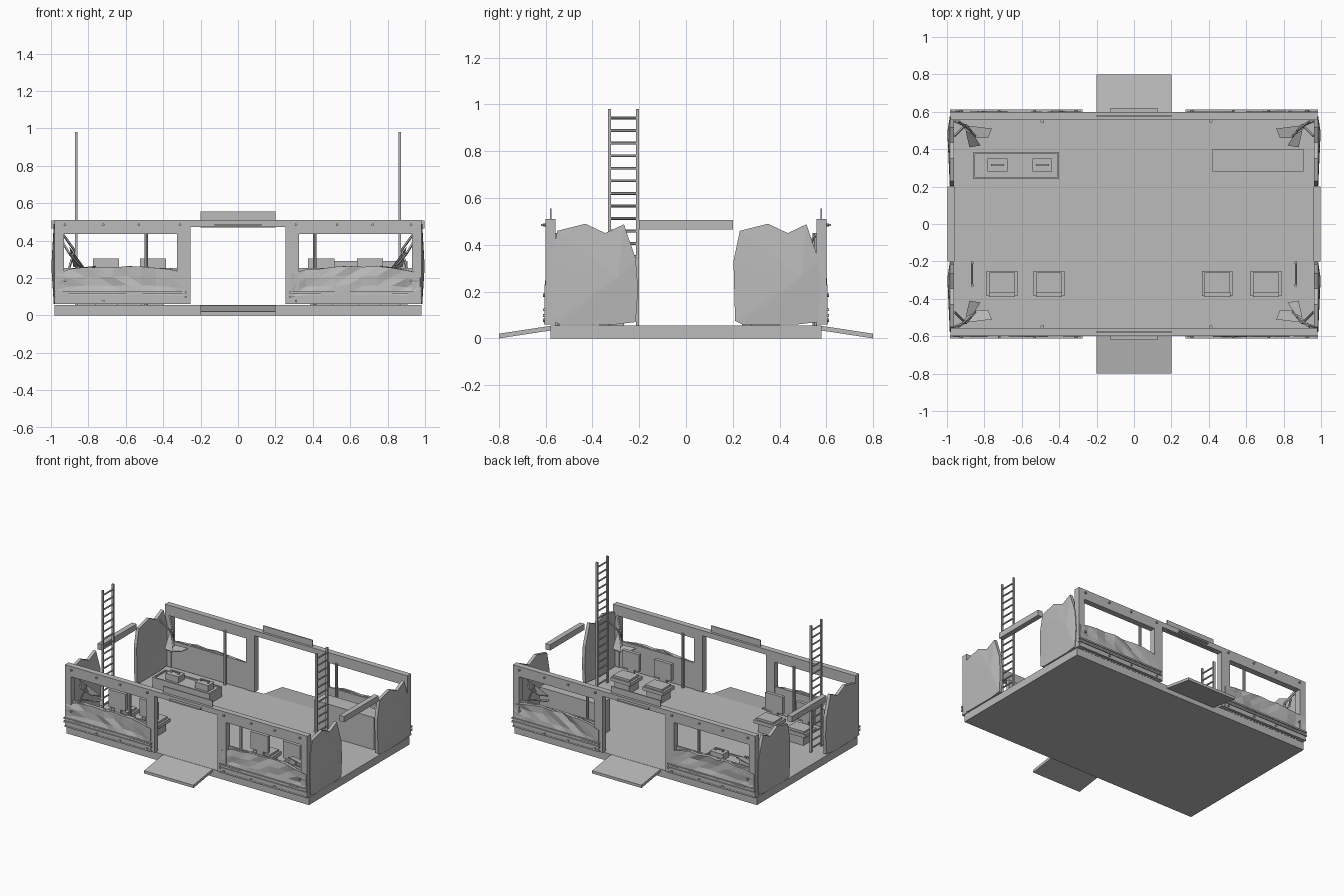
import bpy, bmesh, math, random
from mathutils import Vector

random.seed(4)
if "Cube" in bpy.data.objects:
    bpy.data.objects.remove(bpy.data.objects["Cube"])

grey = bpy.data.materials.new("plain_grey")
grey.use_nodes = True
grey.diffuse_color = (0.5, 0.5, 0.5, 1)
grey.node_tree.nodes["Principled BSDF"].inputs["Base Color"].default_value = (0.5, 0.5, 0.5, 1)


def finish(name, bm):
    bmesh.ops.recalc_face_normals(bm, faces=bm.faces)
    mesh = bpy.data.meshes.new(name)
    bm.to_mesh(mesh)
    bm.free()
    mesh.materials.append(grey)
    obj = bpy.data.objects.new(name, mesh)
    bpy.context.collection.objects.link(obj)
    return obj


def add_box(bm, x, y, z):
    """Box from three (low, high) ranges."""
    verts = bmesh.ops.create_cube(bm, size=1)["verts"]
    for v in verts:
        v.co = [(r[0] + r[1]) / 2 + c * (r[1] - r[0]) for r, c in zip((x, y, z), v.co)]


def boxes(name, *ranges):
    bm = bmesh.new()
    for r in ranges:
        add_box(bm, *r)
    return finish(name, bm)


def span(centre, width):
    return (centre - width / 2, centre + width / 2)


def rod(bm, a, b, radius, sides=8):
    """Cylinder between two points."""
    a, b = Vector(a), Vector(b)
    d = b - a
    m = d.to_track_quat('Z', 'Y').to_matrix().to_4x4()
    m.translation = (a + b) / 2
    bmesh.ops.create_cone(bm, cap_ends=True, segments=sides, radius1=radius,
                          radius2=radius, depth=d.length, matrix=m)


def prism(name, outline, offset):
    """Solid made by extruding a flat outline."""
    bm = bmesh.new()
    face = bm.faces.new([bm.verts.new(p) for p in outline])
    new = bmesh.ops.extrude_face_region(bm, geom=[face])["geom"]
    bmesh.ops.translate(bm, vec=offset, verts=[v for v in new if isinstance(v, bmesh.types.BMVert)])
    return finish(name, bm)


# Floor slab
boxes("floor", ((-.98, .98), (-.58, .58), (0, .055)))


def crumpled_panel(name, sx, sy):
    """Dented sheet under a window, with a wavy upper edge."""
    bm = bmesh.new()
    cols, rows = 9, 4
    grid = []
    for i in range(cols + 1):
        u = i / cols
        top = .265 - .035 * abs(2 * u - 1) ** 3 - random.uniform(0, .012)
        line = []
        for j in range(rows + 1):
            dent = random.uniform(0, .018) if 0 < i < cols and j > 1 else 0
            line.append(bm.verts.new((sx * (.285 + .69 * u), sy * (.595 - dent),
                                      .06 + (top - .06) * j / rows)))
        grid.append(line)
    for i in range(cols):
        for j in range(rows):
            a, b, c, d = grid[i][j], grid[i + 1][j], grid[i + 1][j + 1], grid[i][j + 1]
            bm.faces.new((a, b, c))
            bm.faces.new((a, c, d))
    obj = finish(name, bm)
    mod = obj.modifiers.new("thickness", 'SOLIDIFY')
    mod.thickness = .018
    mod.offset = 0


def sided(s, low, high):
    return tuple(sorted((s * low, s * high)))


# Long walls: frame, dented sheet, trim, bolts, poles and corner wreckage
for sy, end in ((-1, "front"), (1, "back")):
    depth = sided(sy, .557, .6)
    for sx, side in ((-1, "right"), (1, "left")):
        tag = end + "_" + side
        boxes(tag + "_wall_frame",
              (sided(sx, .255, .98), depth, (.435, .51)),
              (sided(sx, .255, .325), depth, (.06, .436)),
              (sided(sx, .93, .98), depth, (.06, .436)),
              (sided(sx, .32, .935), sided(sy, .562, .575), (.06, .255)))
        crumpled_panel(tag + "_dented_panel", sx, sy)
        boxes(tag + "_trim_strips", *[
            (sided(sx, .275, .985), sided(sy, .595, .611), span(z, .011)) for z in (.098, .122)],
            (sided(sx, .275, .98), sided(sy, .59, .606), (.06, .07)))

        bm = bmesh.new()
        for x in (.31, .53, .72, .925):
            for z in (.485, .185 if x > .9 else .077):
                rod(bm, (sx * x, sy * .595, z), (sx * x, sy * .612, z), .007)
        finish(tag + "_bolts", bm)

        bm = bmesh.new()
        x = -.49 if sx < 0 else .41
        rod(bm, (x, sy * .55, .055), (x, sy * .55, .45), .01)
        finish(tag + "_pole", bm)

        # Bent struts and torn sheets in the corner
        bm = bmesh.new()
        path = [(.94, .55, .44), (.875, .5, .35), (.91, .53, .23), (.96, .55, .2)]
        path2 = [(.96, .47, .43), (.9, .53, .33), (.85, .47, .27)]
        for p in (path, path2):
            for a, b in zip(p, p[1:]):
                rod(bm, (sx * a[0], sy * a[1], a[2]), (sx * b[0], sy * b[1], b[2]), .007, 5)
        finish(tag + "_bent_struts", bm)
        for k, tri in enumerate((
                ((.92, .53, .24), (.76, .51, .26), (.78, .46, .25), (.87, .46, .23)),
                ((.9, .5, .36), (.88, .41, .26), (.82, .42, .25), (.86, .48, .27)))):
            prism(f"{tag}_torn_sheet_{k + 1}", [(sx * x, sy * y, z) for x, y, z in tri], (0, 0, .006))

    # Doorway header, sign board, grab bar and ramp
    boxes(end + "_door_header", ((-.26, .26), depth, (.472, .51)))
    boxes(end + "_door_board", ((-.2, .2), sided(sy, .574, .582), (.47, .555)))
    boxes(end + "_grab_bar", ((-.125, .125), sided(sy, .598, .62), (.48, .49)))
    prism(end + "_ramp",
          [(-.2, sy * y, z) for y, z in ((.57, .055), (.8, .02), (.8, 0), (.57, .035))], (.4, 0, 0))


# Torn end panels: ragged outline with a bulged fan on each face
ragged = [(-.57, .075), (-.577, .33), (-.55, .46), (-.43, .49), (-.345, .45), (-.265, .488),
          (-.215, .34), (-.205, .21), (-.215, .07), (-.3, .06), (-.54, .06)]
for sx, side in ((-1, "right"), (1, "left")):
    for shift, end in ((0, "front"), (.78, "back")):
        bm = bmesh.new()
        rings = []
        for x, hub_x in ((.985, .998), (.962, .97)):
            ring = [bm.verts.new((sx * x, y + shift, z)) for y, z in ragged]
            hub = bm.verts.new((sx * hub_x, -.29 + shift, .26))
            for a, b in zip(ring, ring[1:] + ring[:1]):
                bm.faces.new((hub, a, b))
            rings.append(ring)
        n = len(ragged)
        for i in range(n):
            j = (i + 1) % n
            bm.faces.new((rings[0][i], rings[0][j], rings[1][j], rings[1][i]))
        finish(f"{end}_{side}_end_panel", bm)
    boxes(side + "_end_beam", (sided(sx, .96, .998), (-.2, .2), (.465, .507)))

    # Ladder
    bm = bmesh.new()
    x = sx * .865
    for y in (-.327, -.208):
        add_box(bm, span(x, .014), span(y, .013), (.055, .98))
    for i in range(17):
        z = .942 - i * .0537
        rod(bm, (x, -.327, z), (x, -.208, z), .006, 6)
    finish(side + "_ladder", bm)

# Chairs facing the back
for i, x in enumerate((-.705, -.455, .445, .705)):
    boxes(f"chair_{i + 1}",
          (span(x, .12), (-.37, -.265), (.055, .12)),
          (span(x, .165), (-.385, -.25), (.12, .145)),
          (span(x, .135), (-.365, -.26), (.145, .16)),
          (span(x, .05), (-.385, -.368), (.145, .19)),
          (span(x, .14), (-.39, -.365), (.18, .305)))

# Low table with raised rim and two carry cases
boxes("low_table", ((-.86, -.4), (.24, .385), (.055, .12)),
      ((-.86, -.4), (.24, .25), (.12, .13)), ((-.86, -.4), (.375, .385), (.12, .13)),
      ((-.86, -.85), (.25, .375), (.12, .13)), ((-.41, -.4), (.25, .375), (.12, .13)))
for i, x in enumerate((-.73, -.49)):
    boxes(f"carry_case_{i + 1}", (span(x, .105), (.28, .35), (.12, .165)),
          (span(x, .07), span(.315, .012), (.175, .182)),
          (span(x - .03, .01), span(.315, .012), (.165, .176)),
          (span(x + .03, .01), span(.315, .012), (.165, .176)))

# Cabinet
boxes("cabinet", ((.42, .905), (.28, .4), (.055, .29)))
